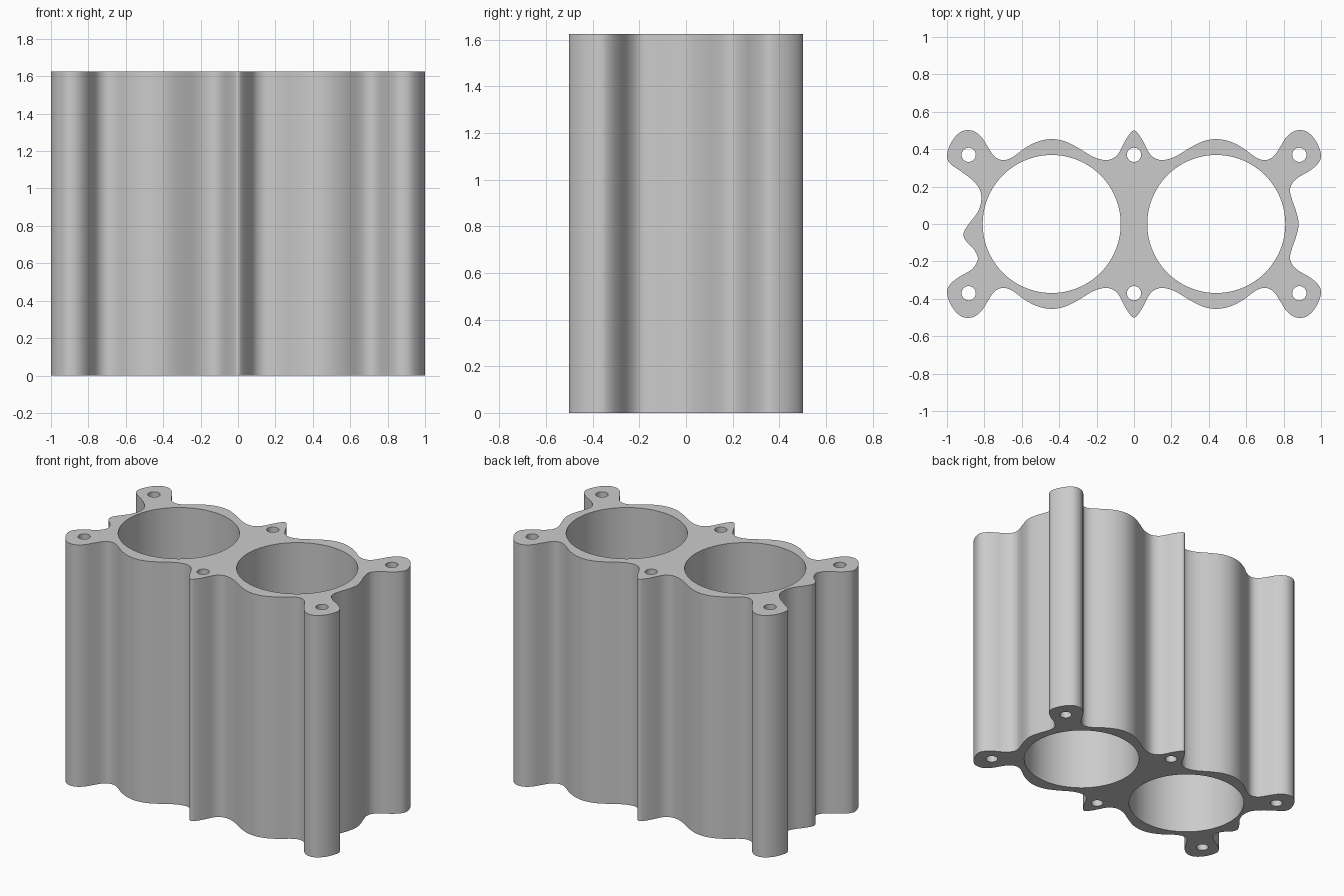
import bpy, bmesh, math
from mathutils import Vector

if "Cube" in bpy.data.objects:
    bpy.data.objects.remove(bpy.data.objects["Cube"])

HEIGHT = 1.625

# Half of the long wavy edge: centre lug, cylinder bulge, corner lug
edge = [(0, .5), (.02, .486), (.05, .44), (.085, .375), (.12, .348), (.16, .342),
        (.22, .36), (.30, .408), (.37, .442), (.44, .454), (.51, .442), (.58, .408),
        (.65, .357), (.70, .341), (.745, .36), (.78, .41), (.81, .458), (.845, .49),
        (.885, .502), (.93, .49), (.975, .44), (1, .37), (.985, .325)]
# Right end (symmetric) and left end (lopsided bump), both from +y to -y
right_half = [(.94, .285), (.88, .25), (.845, .215), (.834, .178), (.845, .13), (.866, .07)]
right_end = right_half + [(.88, 0)] + [(x, -y) for x, y in reversed(right_half)]
left_end = [(-.93, .285), (-.87, .24), (-.825, .185), (-.817, .12), (-.838, .06),
            (-.88, .005), (-.91, -.045), (-.903, -.085), (-.86, -.13), (-.838, -.17),
            (-.838, -.2), (-.87, -.245), (-.935, -.283)]

outline = (edge + right_end
           + [(x, -y) for x, y in reversed(edge)]
           + [(-x, -y) for x, y in edge[1:]]
           + left_end[::-1]
           + [(-x, y) for x, y in reversed(edge[1:])])


def smooth_loop(pts, steps=4):
    """Closed Catmull-Rom curve through the points."""
    p = [Vector(q) for q in pts]
    n = len(p)
    out = []
    for i in range(n):
        a, b, c, d = p[i - 1], p[i], p[(i + 1) % n], p[(i + 2) % n]
        for s in range(steps):
            t = s / steps
            out.append(0.5 * (2 * b + (c - a) * t + (2 * a - 5 * b + 4 * c - d) * t ** 2
                              + (3 * b - a - 3 * c + d) * t ** 3))
    return out


def circle(x, y, r, n):
    return [(x + r * math.cos(math.tau * i / n), y + r * math.sin(math.tau * i / n))
            for i in range(n)]


bm = bmesh.new()


def add_loop(pts):
    vs = [bm.verts.new((p[0], p[1], 0)) for p in pts]
    return [bm.edges.new((vs[i - 1], vs[i])) for i in range(len(vs))]


# Outer wall, two cylinder bores, six bolt holes
edges = add_loop(smooth_loop(outline))
for x in (-.44, .44):
    edges += add_loop(circle(x, 0, .369, 96))
for x in (-.884, 0, .884):
    for y in (-.37, .37):
        edges += add_loop(circle(x, y, .038, 32))

# Fill the section and raise it
bmesh.ops.triangle_fill(bm, edges=edges, use_beauty=True, normal=(0, 0, 1))
res = bmesh.ops.extrude_face_region(bm, geom=bm.faces[:], use_keep_orig=True)
top = [g for g in res["geom"] if isinstance(g, bmesh.types.BMVert)]
bmesh.ops.translate(bm, verts=top, vec=(0, 0, HEIGHT))
bmesh.ops.recalc_face_normals(bm, faces=bm.faces[:])

mesh = bpy.data.meshes.new("cylinder_block")
bm.to_mesh(mesh)
bm.free()
block = bpy.data.objects.new("cylinder_block", mesh)
bpy.context.collection.objects.link(block)
bpy.context.view_layer.objects.active = block
block.select_set(True)
bpy.ops.object.shade_smooth_by_angle(angle=math.radians(35))
